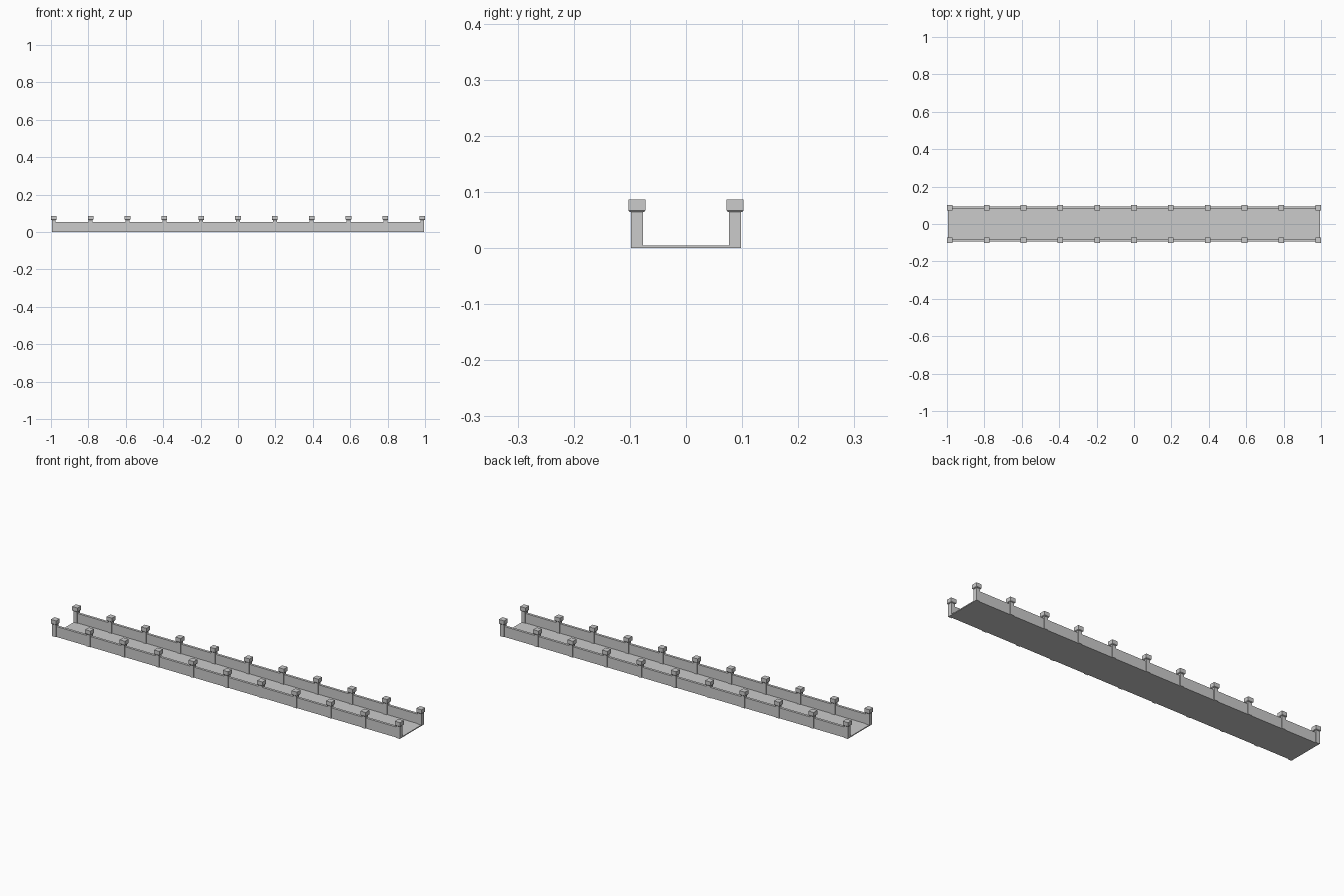
import bpy
import bmesh

default = bpy.data.objects.get("Cube")
if default:
    bpy.data.objects.remove(default, do_unlink=True)

# Single stone colour
stone = bpy.data.materials.new("grey_stone")
stone.use_nodes = True
colour = (0.6, 0.6, 0.6, 1)
stone.diffuse_color = colour
stone.node_tree.nodes["Principled BSDF"].inputs["Base Color"].default_value = colour

HALF_LENGTH = 0.995
ROW_Y = 0.0875
POSTS = 11
END_POST_X = 0.985
DECK_TOP = 0.005


def block(name, centre, half, z0, z1, flare=1.0):
    """Box between z0 and z1 whose top is scaled by flare."""
    bm = bmesh.new()
    bmesh.ops.create_cube(bm, size=2)
    for v in bm.verts:
        s = flare if v.co.z > 0 else 1.0
        v.co = (centre[0] + v.co.x * half[0] * s,
                centre[1] + v.co.y * half[1] * s,
                z1 if v.co.z > 0 else z0)
    mesh = bpy.data.meshes.new(name)
    bm.to_mesh(mesh)
    bm.free()
    mesh.materials.append(stone)
    obj = bpy.data.objects.new(name, mesh)
    bpy.context.collection.objects.link(obj)
    return obj


# Bridge deck
block("deck", (0, 0), (HALF_LENGTH, ROW_Y + 0.006), 0, DECK_TOP)

# Parapet walls with a row of capped posts on each side
for side, sign in (("front", -1), ("back", 1)):
    y = sign * ROW_Y
    block(f"{side}_parapet", (0, y), (HALF_LENGTH - 0.003, 0.0065), 0, 0.054)
    for i in range(POSTS):
        x = -END_POST_X + 2 * END_POST_X * i / (POSTS - 1)
        block(f"{side}_post_{i + 1}", (x, y), (0.0105, 0.0105), 0, 0.064)
        block(f"{side}_cap_underside_{i + 1}", (x, y), (0.0125, 0.0125),
              0.064, 0.067, flare=1.2)
        block(f"{side}_cap_{i + 1}", (x, y), (0.015, 0.015), 0.067, 0.087)
